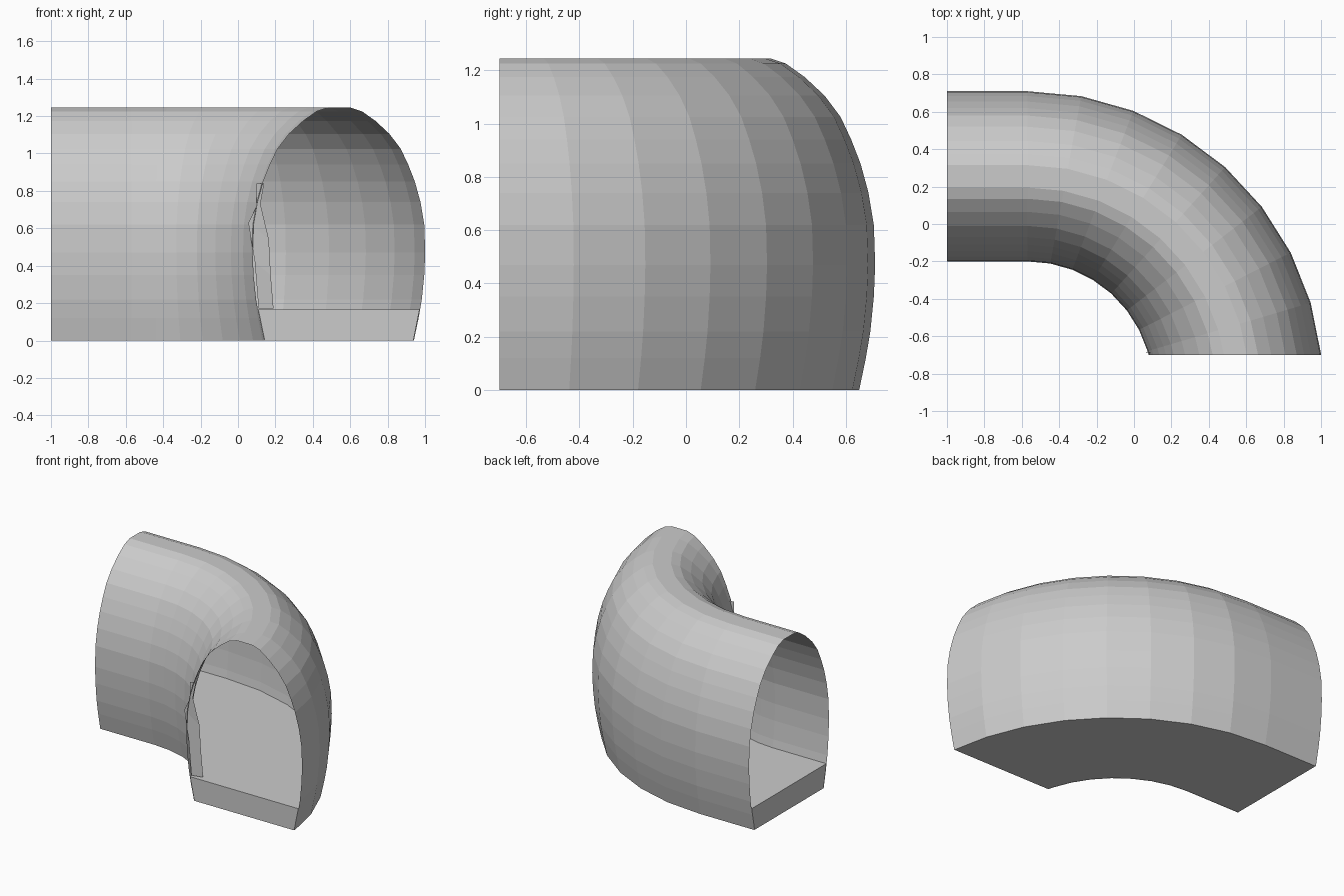
import bpy, bmesh, math

if "Cube" in bpy.data.objects:
    bpy.data.objects.remove(bpy.data.objects["Cube"])

CX, CY, R = -0.57, -0.87, 1.125   # bend centre and centreline radius
X0, Y1 = -1.0, -0.70              # planes of the two open ends


def rings(profile):
    """Sweep (offset, height) points along the straight lead-in and the bend."""
    out = [[(X0, CY + R + o, z) for o, z in profile]]
    for k in range(8):
        a = math.radians(90 - 10.5 * k)
        out.append([(CX + (R + o) * math.cos(a), CY + (R + o) * math.sin(a), z)
                    for o, z in profile])
    dy = Y1 - CY
    out.append([(CX + math.sqrt((R + o) ** 2 - dy * dy), Y1, z) for o, z in profile])
    return out


def sweep(name, profile, closed=False):
    bm = bmesh.new()
    rows = [[bm.verts.new(p) for p in ring] for ring in rings(profile)]
    n = len(profile)
    for a, b in zip(rows, rows[1:]):
        for i in range(n if closed else n - 1):
            j = (i + 1) % n
            bm.faces.new((a[i], a[j], b[j], b[i]))
    if closed:
        bm.faces.new(rows[0])
        bm.faces.new(rows[-1][::-1])
    bmesh.ops.recalc_face_normals(bm, faces=bm.faces)
    me = bpy.data.meshes.new(name)
    bm.to_mesh(me)
    bm.free()
    ob = bpy.data.objects.new(name, me)
    bpy.context.collection.objects.link(ob)
    return ob


# Thin arched tunnel shell
half = [(0.395, 0), (0.42, 0.12), (0.437, 0.22), (0.45, 0.35), (0.455, 0.47),
        (0.45, 0.62), (0.43, 0.74), (0.40, 0.85), (0.365, 0.94), (0.325, 1.025),
        (0.265, 1.105), (0.19, 1.175), (0.12, 1.225), (0.06, 1.245)]
shell = sweep("tunnel_shell", half + [(-o, z) for o, z in reversed(half)])

# Solid floor slab
w0, w1, t = 0.392, 0.425, 0.165
sweep("floor_slab", [(-w0, 0.0), (w0, 0.0), (w1, t), (-w1, t)], closed=True)

# Jagged broken rim on the inner side of the front opening
jag = [(0.10, 0.84), (0.14, 0.84), (0.12, 0.73), (0.165, 0.54), (0.175, 0.35),
       (0.19, 0.17), (0.11, 0.17), (0.09, 0.42), (0.055, 0.63), (0.10, 0.72)]
me = bpy.data.meshes.new("broken_rim")
me.from_pydata([(x, Y1 + 0.01 + 0.25 * max(0, x - 0.1), z) for x, z in jag], [],
               [(0, 1, 2, 9), (9, 2, 3, 8), (8, 3, 4, 7), (7, 4, 5, 6)])
bpy.context.collection.objects.link(bpy.data.objects.new("broken_rim", me))
